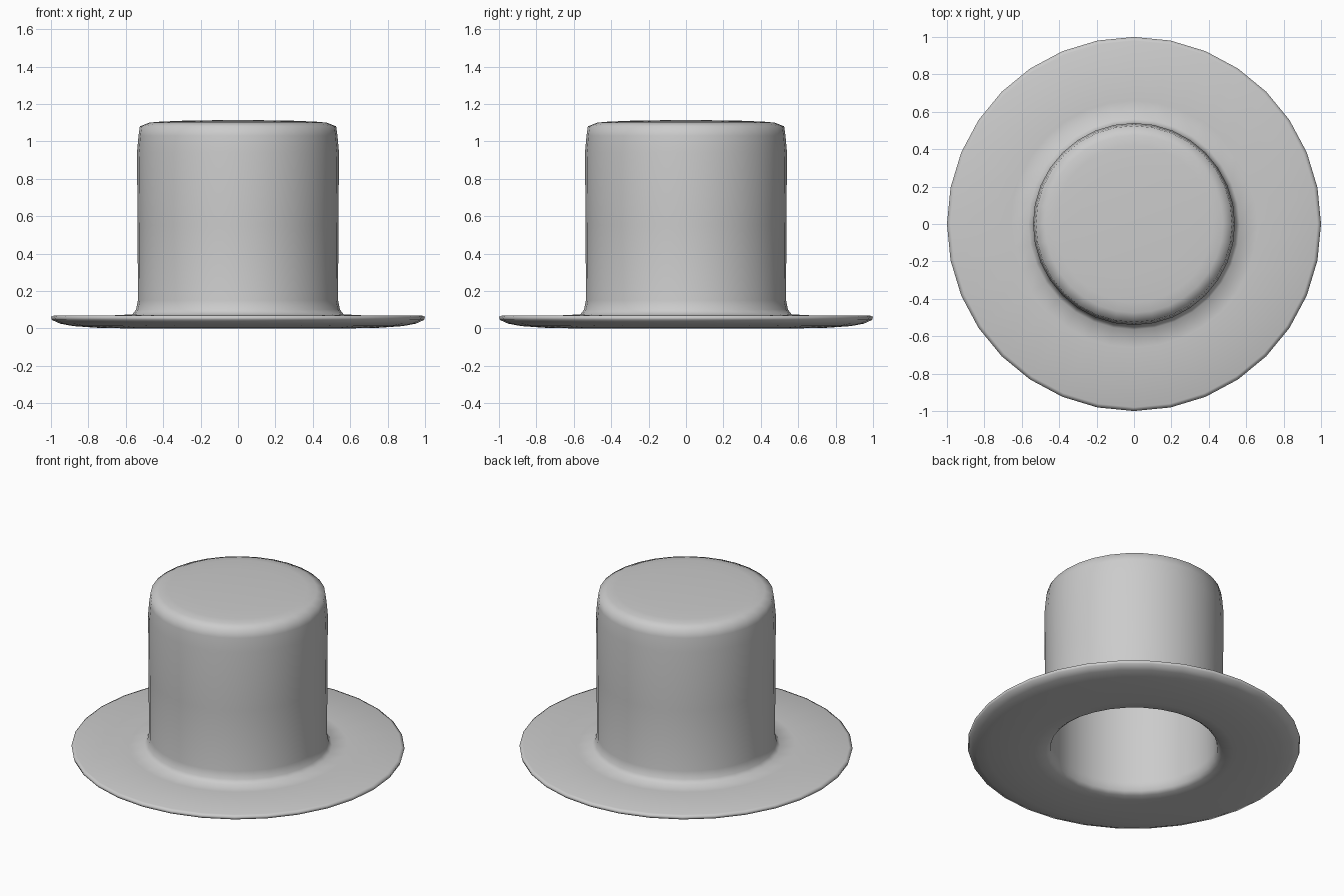
import bpy, bmesh
from math import cos, sin, tau

if "Cube" in bpy.data.objects:
    bpy.data.objects.remove(bpy.data.objects["Cube"])

SIDES = 32

# Outline from the crown centre, over the brim, and up inside to the ceiling
profile = [
    (0.0, 1.115), (0.30, 1.11), (0.42, 1.105), (0.475, 1.10), (0.525, 1.08),
    (0.532, 1.03), (0.54, 0.94), (0.537, 0.55), (0.535, 0.15), (0.545, 0.10),
    (0.565, 0.075), (0.66, 0.07), (0.98, 0.07), (1.0, 0.062), (0.995, 0.045),
    (0.95, 0.025), (0.88, 0.012), (0.75, 0.003), (0.60, 0.0), (0.53, 0.006),
    (0.505, 0.025), (0.497, 0.08), (0.497, 0.95), (0.48, 1.04), (0.42, 1.065),
    (0.0, 1.07),
]


def lathe(name, points):
    bm = bmesh.new()
    rings = []
    for r, z in points:
        if r == 0:
            rings.append([bm.verts.new((0, 0, z))] * SIDES)
        else:
            rings.append([bm.verts.new((r * cos(tau * i / SIDES), r * sin(tau * i / SIDES), z))
                          for i in range(SIDES)])
    for a, b in zip(rings, rings[1:]):
        for i in range(SIDES):
            j = (i + 1) % SIDES
            # Pole rings repeat one vertex, giving triangles
            bm.faces.new(list(dict.fromkeys((a[i], b[i], b[j], a[j]))))
    bmesh.ops.recalc_face_normals(bm, faces=bm.faces)
    for f in bm.faces:
        f.smooth = True
    mesh = bpy.data.meshes.new(name)
    bm.to_mesh(mesh)
    bm.free()
    obj = bpy.data.objects.new(name, mesh)
    bpy.context.collection.objects.link(obj)
    return obj


# Hollow crown and brim in one smooth shell
lathe("top_hat", profile)
